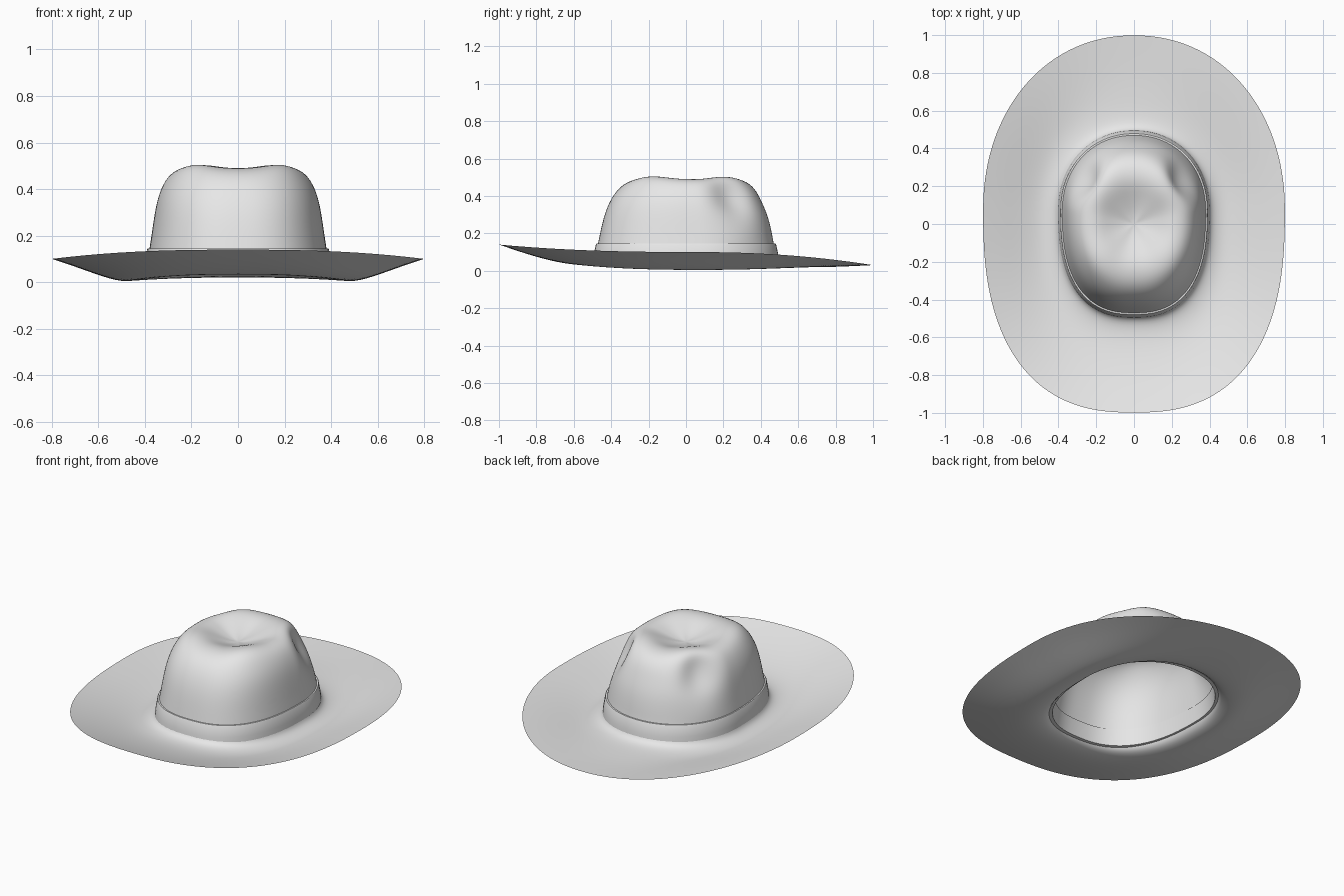
import bpy, math
from mathutils import Vector

if "Cube" in bpy.data.objects:
    bpy.data.objects.remove(bpy.data.objects["Cube"])

felt = bpy.data.materials.new("light_grey_felt")
felt.use_nodes = True
felt.diffuse_color = (0.8, 0.8, 0.8, 1)
felt.node_tree.nodes["Principled BSDF"].inputs["Base Color"].default_value = (0.8, 0.8, 0.8, 1)

SEGMENTS = 64

# Half width, front reach, back reach, then heights at side, front and back
BRIM = [
    (.80, 1.0, 1.0, .10, .14, .03),
    (.70, .90, .90, .067, .105, .025),
    (.60, .78, .78, .03, .068, .02),
    (.50, .66, .67, .0, .04, .02),
    (.44, .57, .57, .008, .03, .022),
    (.40, .505, .505, .03, .04, .035),
]
# Half width, front reach, back reach, height
CROWN = [
    (.39, .485, .485, .08), (.38, .47, .468, .15), (.372, .46, .46, .20),
    (.36, .44, .44, .29), (.345, .41, .405, .37), (.315, .365, .37, .44),
    (.27, .30, .315, .485), (.20, .21, .23, .495), (.13, .13, .15, .465),
    (.06, .06, .07, .44),
]


def power(value, exponent):
    return math.copysign(abs(value) ** exponent, value)


def ring(width, front, back, side_z, front_z, back_z):
    """Egg-shaped ring, squarer at the front than at the back."""
    middle = .07 * min(1, width / .4)
    points = []
    for i in range(SEGMENTS):
        t = math.tau * i / SEGMENTS
        c, s = math.cos(t), math.sin(t)
        e = 2 / 2.1 if s > 0 else 2 / 2.5
        reach = back - middle if s > 0 else front + middle
        end_z = back_z if s > 0 else front_z
        z = side_z * c * c + end_z * s * s
        points.append(Vector((width * power(c, e), middle + reach * power(s, e), z)))
    return points


def crown_ring(width, front, back, z):
    """Crown ring with raised top corners and two pinches at the back."""
    points = ring(width, front, back, z, z, z)
    for i, p in enumerate(points):
        if width < .3:
            p.z += .018 * math.sin(2 * math.tau * i / SEGMENTS) ** 2 * width / .27
        dx, dy, dz = (abs(p.x) - .30) / .10, (p.y - .27) / .12, (p.z - .42) / .11
        pinch = math.exp(-dx * dx - dy * dy - dz * dz)
        p.x -= math.copysign(.06 * pinch, p.x)
        p.y -= .03 * pinch
        p.z -= .02 * pinch
    return points


def loft(name, rings, tip=None, closed=False):
    """Join rings with quads, then smooth the surface."""
    verts = [p for r in rings for p in r]
    faces = []
    for k in range(len(rings) if closed else len(rings) - 1):
        a, b = k * SEGMENTS, (k + 1) % len(rings) * SEGMENTS
        for i in range(SEGMENTS):
            j = (i + 1) % SEGMENTS
            faces.append((a + i, a + j, b + j, b + i))
    if tip:
        last = len(verts) - SEGMENTS
        verts.append(Vector(tip))
        faces += [(last + i, last + (i + 1) % SEGMENTS, len(verts) - 1) for i in range(SEGMENTS)]
    mesh = bpy.data.meshes.new(name)
    mesh.from_pydata(verts, [], faces)
    mesh.materials.append(felt)
    mesh.shade_smooth()
    obj = bpy.data.objects.new(name, mesh)
    bpy.context.collection.objects.link(obj)
    return obj


# Brim and crown as one continuous felt sheet
body = loft("brim_and_crown", [ring(*r) for r in BRIM] + [crown_ring(*r) for r in CROWN], (0, 0, .432))
smooth = body.modifiers.new("smooth", "SUBSURF")
smooth.levels = smooth.render_levels = 2

# Thin band around the base of the crown
band = loft("hat_band", [
    ring(w, d, d, z, z, z) for w, d, z in
    ((.385, .478, .05), (.402, .498, .05), (.399, .495, .08), (.391, .482, .14), (.388, .479, .145), (.375, .463, .145))
], closed=True)
bpy.context.view_layer.objects.active = band
band.select_set(True)
bpy.ops.object.shade_smooth_by_angle(angle=math.radians(40))
